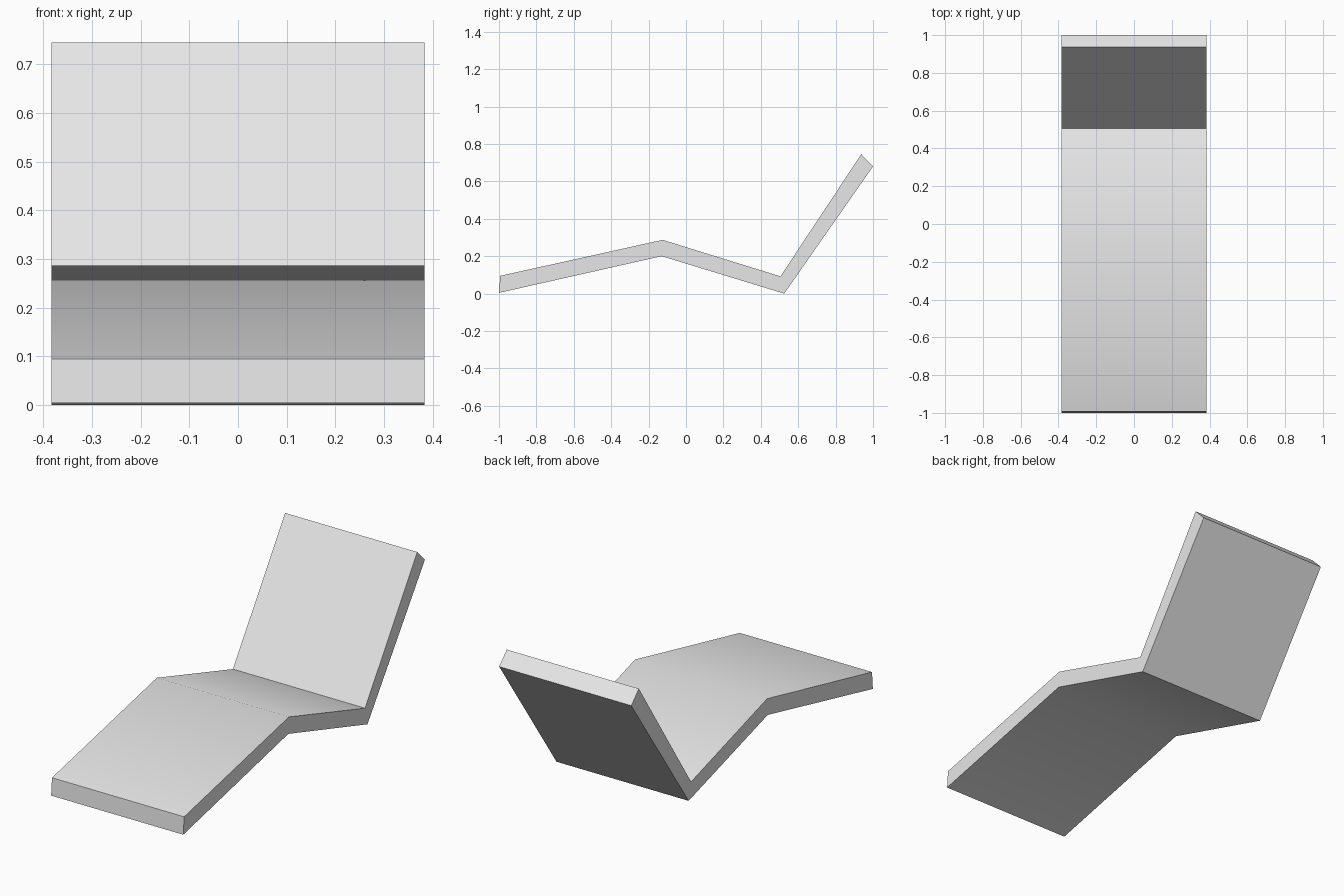
import bpy
import bmesh
import math

cube = bpy.data.objects.get("Cube")
if cube:
    bpy.data.objects.remove(cube, do_unlink=True)

HALF_WIDTH = 0.383

# Side profile (y, z): upper surface from foot to head, then the underside back
PROFILE = [
    (-0.993, 0.095), (-0.125, 0.287), (0.505, 0.092), (0.937, 0.745),
    (1.0, 0.68), (0.525, 0.0), (-0.13, 0.2), (-1.0, 0.004),
]

# Plain grey material
grey = bpy.data.materials.new("light grey")
grey.use_nodes = True
colour = (0.8, 0.8, 0.8, 1.0)
grey.diffuse_color = colour
grey.node_tree.nodes["Principled BSDF"].inputs["Base Color"].default_value = colour

# Lounger slab: leg rest, seat and backrest in one folded panel
bm = bmesh.new()
side = bm.faces.new([bm.verts.new((-HALF_WIDTH, y, z)) for y, z in PROFILE])
extruded = bmesh.ops.extrude_face_region(bm, geom=[side], use_keep_orig=True)
moved = [v for v in extruded["geom"] if isinstance(v, bmesh.types.BMVert)]
bmesh.ops.translate(bm, verts=moved, vec=(2 * HALF_WIDTH, 0, 0))
bmesh.ops.recalc_face_normals(bm, faces=bm.faces)

mesh = bpy.data.meshes.new("lounger_cushion")
bm.to_mesh(mesh)
bm.free()
mesh.materials.append(grey)
cushion = bpy.data.objects.new("lounger_cushion", mesh)
bpy.context.collection.objects.link(cushion)

# Soft shading over the shallow knee bend, sharp edges elsewhere
bpy.ops.object.select_all(action="DESELECT")
cushion.select_set(True)
bpy.context.view_layer.objects.active = cushion
bpy.ops.object.shade_smooth_by_angle(angle=math.radians(35))
